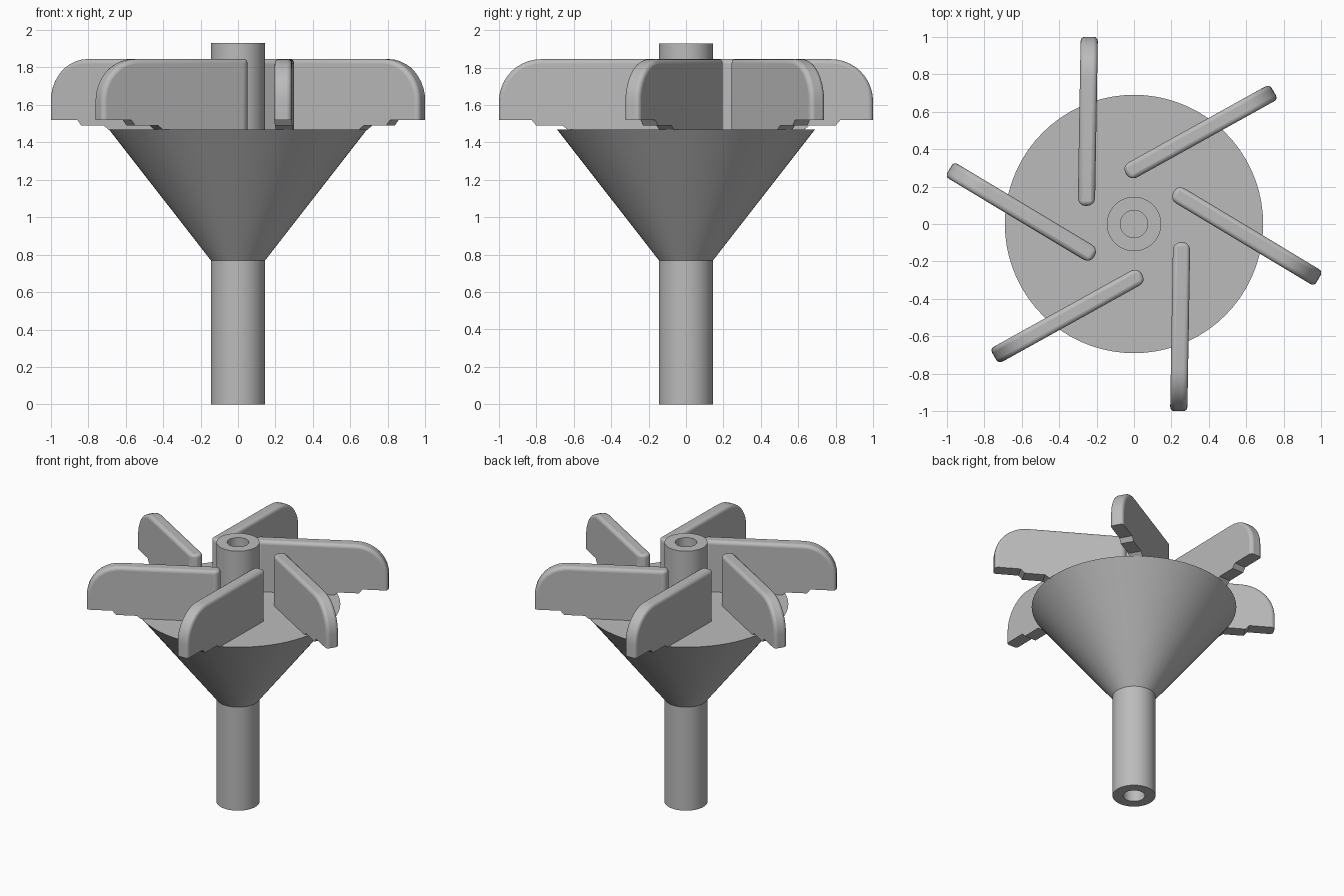
import bpy, bmesh, math
from mathutils import Matrix

if "Cube" in bpy.data.objects:
    bpy.data.objects.remove(bpy.data.objects["Cube"], do_unlink=True)

grey = bpy.data.materials.new("plain_grey")
grey.use_nodes = True
colour = (0.5, 0.5, 0.5, 1)
grey.diffuse_color = colour
grey.node_tree.nodes["Principled BSDF"].inputs["Base Color"].default_value = colour


def finish(bm, name):
    """Turn a bmesh into a smooth object with sharp edges kept."""
    bmesh.ops.recalc_face_normals(bm, faces=bm.faces)
    mesh = bpy.data.meshes.new(name)
    bm.to_mesh(mesh)
    bm.free()
    mesh.materials.append(grey)
    obj = bpy.data.objects.new(name, mesh)
    bpy.context.collection.objects.link(obj)
    bpy.ops.object.select_all(action='DESELECT')
    obj.select_set(True)
    bpy.context.view_layer.objects.active = obj
    bpy.ops.object.shade_smooth_by_angle(angle=math.radians(30))
    return obj


def lathe(name, profile, steps=72):
    """Revolve (radius, height) points around the z axis."""
    bm = bmesh.new()
    verts = [bm.verts.new((r, 0, z)) for r, z in profile]
    edges = [bm.edges.new(pair) for pair in zip(verts, verts[1:])]
    bmesh.ops.spin(bm, geom=verts + edges, cent=(0, 0, 0), axis=(0, 0, 1),
                   angle=math.tau, steps=steps)
    bmesh.ops.remove_doubles(bm, verts=bm.verts, dist=0.0005)
    return finish(bm, name)


# Shaft with a bore in each end, and the conical hub around it
R, BORE, HUB_LOW, HUB_TOP, TOP = 0.145, 0.073, 0.77, 1.47, 1.93
lathe("shaft", [(0, HUB_LOW), (BORE, HUB_LOW), (BORE, 0), (R, 0),
                (R, TOP), (BORE, TOP), (BORE, HUB_TOP), (0, HUB_TOP)])
lathe("cone_hub", [(R, HUB_LOW), (0.69, HUB_TOP), (R, HUB_TOP), (R, HUB_LOW)])

# Blade outline: (distance outwards, height), stepped below, rounded outside
INNER, OUTER, BLADE_TOP, CURVE = 0.097, 1.0, 1.845, 0.225
bottom = [(INNER, 1.467), (0.63, 1.467), (0.66, 1.49), (0.80, 1.49),
          (0.825, 1.52), (OUTER, 1.52)]
arc = [(OUTER - CURVE + CURVE * math.cos(a), BLADE_TOP - CURVE + CURVE * math.sin(a))
       for a in (math.pi / 2 * i / 10 for i in range(11))]
outline = bottom + arc + [(INNER, BLADE_TOP)]
HALF = 0.046


def make_blade(name, angle):
    bm = bmesh.new()
    sides = []
    for side in (-HALF, HALF):
        sides.append([bm.verts.new((0.256 - 0.017 * s + side, -s, z)) for s, z in outline])
        bm.faces.new(sides[-1])
    n = len(outline)
    for i in range(n):
        j = (i + 1) % n
        bm.faces.new((sides[0][i], sides[0][j], sides[1][j], sides[1][i]))
    # Round the inner end fully, the top and outer rim slightly
    weight = bm.edges.layers.float.new("bevel_weight_edge")
    for loop in sides:
        for i in range(len(bottom) - 1, n):
            rim = bm.edges.get((loop[i], loop[(i + 1) % n]))
            rim[weight] = 1.0 if i == n - 1 else 0.55
    bm.edges.get((sides[0][-1], sides[1][-1]))[weight] = 0.55
    bm.transform(Matrix.Rotation(angle, 4, 'Z'))
    obj = finish(bm, name)
    bevel = obj.modifiers.new("rounded_rim", 'BEVEL')
    bevel.limit_method = 'WEIGHT'
    bevel.width = 0.042
    bevel.segments = 4
    return obj


# Six blades around the hub
for k in range(6):
    make_blade(f"blade_{k + 1}", k * math.tau / 6)
